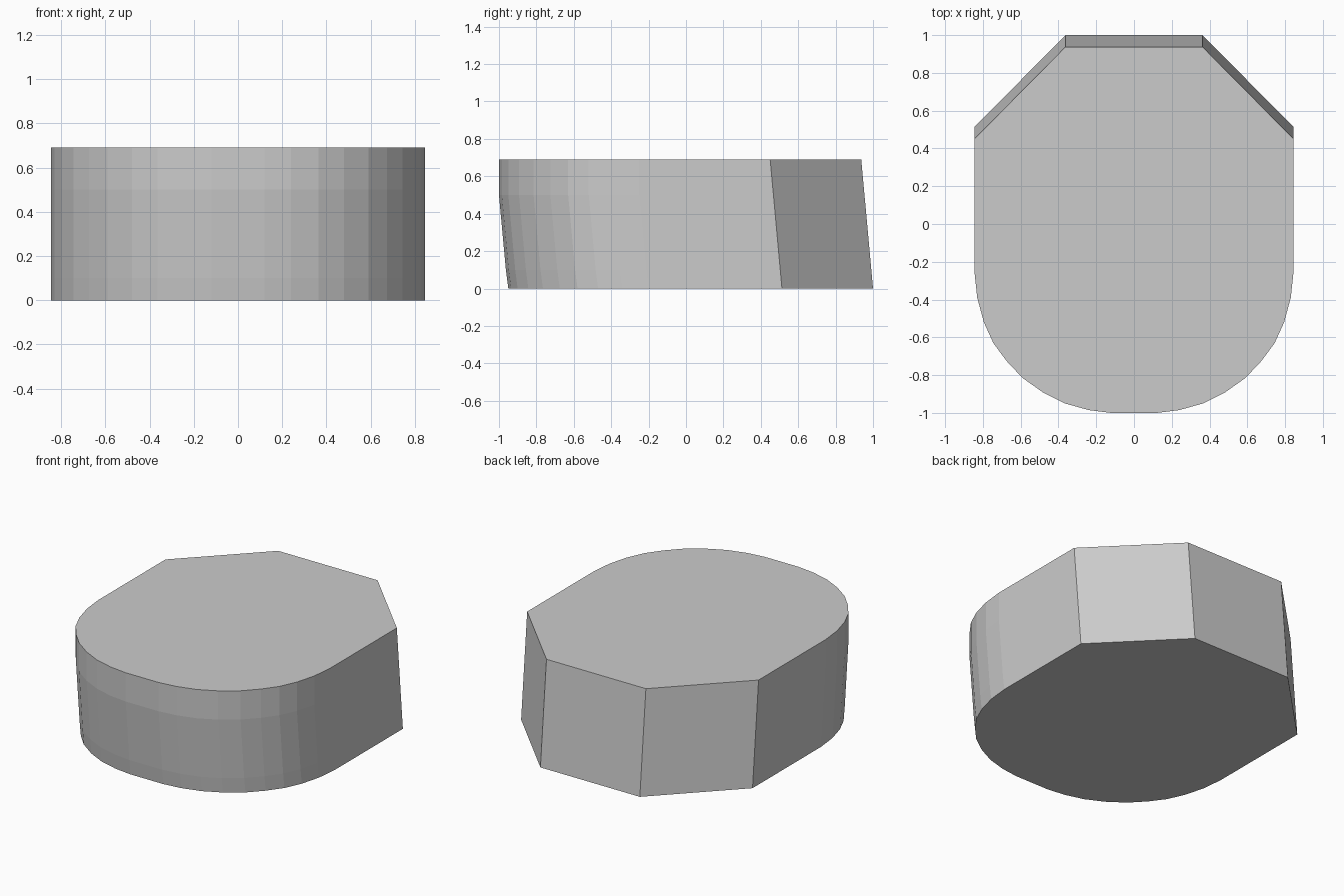
import bpy, bmesh

if "Cube" in bpy.data.objects:
    bpy.data.objects.remove(bpy.data.objects["Cube"])

# Right half of the outline at the top, running from the front curve to the back
FRONT = [(0.12, -1.0), (0.24, -0.985), (0.365, -0.95), (0.48, -0.893), (0.59, -0.815),
         (0.675, -0.725), (0.745, -0.63), (0.795, -0.52), (0.83, -0.39), (0.845, -0.25)]
BACK = [(0.845, 0.45), (0.363, 0.937)]
HEIGHT = 0.69

# Height and forward tuck of the front curve at each ring
RINGS = [(0.0, 0.05), (0.1, 0.037), (0.5, 0.0), (HEIGHT, 0.0)]


def outline(z, tuck):
    lean = 0.063 * (1 - z / HEIGHT)
    half = [(x, y + tuck, z) for x, y in FRONT] + [(x, y + lean, z) for x, y in BACK]
    return half + [(-x, y, z) for x, y, z in reversed(half)]


# Body: stacked outlines joined by wall faces and capped at both ends
bm = bmesh.new()
rings = [[bm.verts.new(p) for p in outline(z, tuck)] for z, tuck in RINGS]
for low, high in zip(rings, rings[1:]):
    n = len(low)
    for i in range(n):
        j = (i + 1) % n
        bm.faces.new((low[i], low[j], high[j], high[i]))
bm.faces.new(rings[-1])
bm.faces.new(rings[0][::-1])
bmesh.ops.recalc_face_normals(bm, faces=bm.faces[:])

mesh = bpy.data.meshes.new("rounded_block")
bm.to_mesh(mesh)
bm.free()
block = bpy.data.objects.new("rounded_block", mesh)
bpy.context.collection.objects.link(block)
